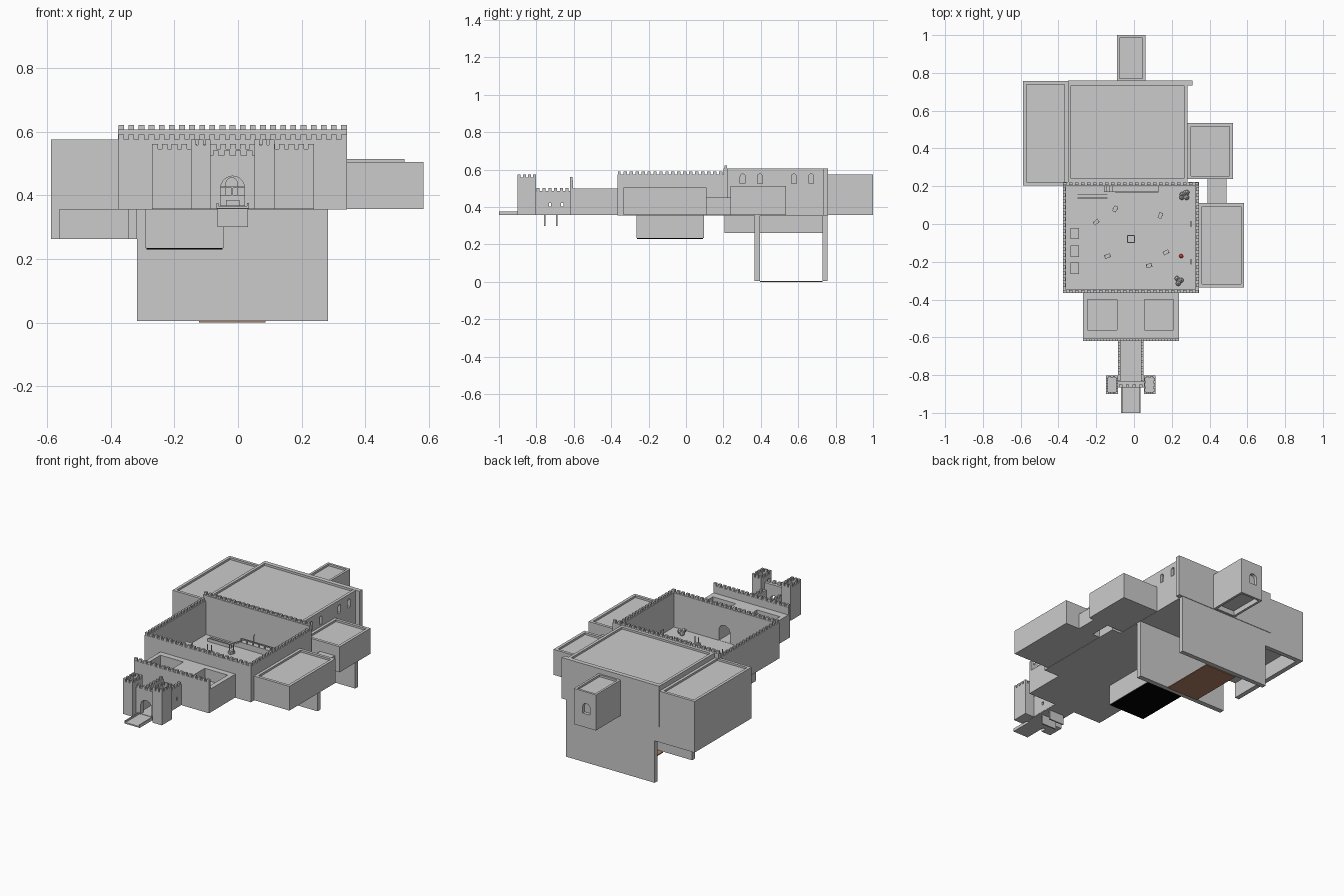
import bpy, bmesh, math, random
from mathutils import Matrix, Vector

if "Cube" in bpy.data.objects:
    bpy.data.objects.remove(bpy.data.objects["Cube"])

random.seed(4)


def add_object(name, bm):
    mesh = bpy.data.meshes.new(name)
    bmesh.ops.recalc_face_normals(bm, faces=bm.faces)
    bm.to_mesh(mesh)
    bm.free()
    ob = bpy.data.objects.new(name, mesh)
    bpy.context.collection.objects.link(ob)
    return ob


def add_box(bm, x0, x1, y0, y1, z0, z1):
    m = Matrix.Translation(((x0 + x1) / 2, (y0 + y1) / 2, (z0 + z1) / 2)) @ \
        Matrix.Diagonal((x1 - x0, y1 - y0, z1 - z0, 1))
    return bmesh.ops.create_cube(bm, size=1, matrix=m)["verts"]


def boxes(name, *bounds):
    bm = bmesh.new()
    for b in bounds:
        add_box(bm, *b)
    return add_object(name, bm)


def room(name, bounds, rim=0.025, depth=0.012, under=0):
    """Box whose roof (and optionally underside) is sunk inside a rim."""
    bm = bmesh.new()
    add_box(bm, *bounds)
    for sign, d in ((1, depth), (-1, under)):
        if d:
            bm.normal_update()
            face = max(bm.faces, key=lambda f: f.normal.z * sign * 10 + f.calc_center_median().z * sign)
            bmesh.ops.inset_region(bm, faces=[face], thickness=rim)
            new = bmesh.ops.extrude_discrete_faces(bm, faces=[face])["faces"][0]
            bmesh.ops.translate(bm, verts=new.verts, vec=(0, 0, -sign * d))
    return add_object(name, bm)


def merlons(bm, p, q, n, z, width=0.018, thick=0.014, h=0.016):
    """Row of wall teeth from p to q (both ends included)."""
    p, q = Vector(p), Vector(q)
    along_x = abs(q.x - p.x) > abs(q.y - p.y)
    w, t = (width / 2, thick / 2) if along_x else (thick / 2, width / 2)
    for i in range(n):
        c = p.lerp(q, i / (n - 1))
        add_box(bm, c.x - w, c.x + w, c.y - t, c.y + t, z - 0.001, z + h)


def arch_cutter(cx, cz, w, h, start, end, axis="y"):
    """Round-topped prism through a wall; cz is the sill height."""
    r = w / 2
    pts = [(-r, 0), (r, 0)] + [(r * math.cos(a * math.pi / 10), h - r + r * math.sin(a * math.pi / 10))
                               for a in range(11)]
    bm = bmesh.new()
    place = (lambda u, v, d: (cx + u, d, cz + v)) if axis == "y" else (lambda u, v, d: (d, cx + u, cz + v))
    f = bm.faces.new([bm.verts.new(place(u, v, start)) for u, v in pts])
    new = bmesh.ops.extrude_face_region(bm, geom=[f])["geom"]
    step = Vector(place(0, 0, end)) - Vector(place(0, 0, start))
    bmesh.ops.translate(bm, verts=[g for g in new if isinstance(g, bmesh.types.BMVert)], vec=step)
    return add_object("cutter", bm)


def cut(ob, *cutters):
    for c in cutters:
        mod = ob.modifiers.new("cut", "BOOLEAN")
        mod.object, mod.operation, mod.solver = c, "DIFFERENCE", "EXACT"
        bpy.context.view_layer.objects.active = ob
        bpy.ops.object.modifier_apply(modifier=mod.name)
        bpy.data.objects.remove(c)


def paint(ob, name, color):
    mat = bpy.data.materials.new(name)
    mat.diffuse_color = (*color, 1)
    mat.use_nodes = True
    mat.node_tree.nodes["Principled BSDF"].inputs["Base Color"].default_value = mat.diffuse_color
    ob.data.materials.append(mat)


# Walled courtyard
yard = room("courtyard", (-0.377, 0.343, -0.365, 0.222, 0.355, 0.575), 0.025, 0.21)
cut(yard, arch_cutter(-0.017, 0.366, 0.075, 0.1, -0.39, -0.32))
back = boxes("courtyard_back_wall", (-0.377, 0.343, 0.2, 0.222, 0.57, 0.606))
bm = bmesh.new()
merlons(bm, (-0.367, -0.357), (0.333, -0.357), 23, 0.575)
merlons(bm, (-0.367, 0.213), (0.333, 0.213), 23, 0.605)
for x in (-0.37, 0.336):
    merlons(bm, (x, -0.325), (x, 0.185), 17, 0.575)
add_object("courtyard_merlons", bm)

# Great hall with windows, left room and rear wall
hall = room("great_hall", (-0.35, 0.283, 0.222, 0.757, 0.355, 0.605))
cut(hall, *[arch_cutter(y, 0.525, 0.026, 0.052, 0.265, 0.3, "x") for y in (0.303, 0.395, 0.577, 0.67)])
boxes("hall_rear_wall", (-0.35, 0.31, 0.733, 0.76, 0.355, 0.606))
room("left_room", (-0.588, -0.35, 0.205, 0.757, 0.355, 0.575))

# Rear tower with an arched window
tower = room("rear_tower", (-0.09, 0.06, 0.757, 1.0, 0.357, 0.575), 0.02, 0.012, 0.03)
cut(tower, arch_cutter(-0.025, 0.44, 0.05, 0.065, 0.98, 1.02))

# Right side rooms and passage
room("right_room", (0.343, 0.583, -0.335, 0.11, 0.357, 0.505))
room("right_rear_room", (0.283, 0.523, 0.237, 0.535, 0.357, 0.513))
boxes("right_passage", (0.39, 0.49, 0.11, 0.237, 0.357, 0.45))

# Cellar below the hall, open at both sides, with a brown floor
boxes("cellar_walls", (-0.318, 0.283, 0.365, 0.395, 0.005, 0.356),
      (-0.318, 0.283, 0.73, 0.757, 0.005, 0.356))
paint(boxes("cellar_floor", (-0.122, 0.087, 0.395, 0.73, 0.0, 0.006)), "brown", (0.43, 0.22, 0.13))
boxes("left_cellar_walls", (-0.588, -0.56, 0.205, 0.757, 0.262, 0.356),
      (-0.345, -0.318, 0.205, 0.757, 0.262, 0.356), (-0.56, -0.345, 0.73, 0.757, 0.262, 0.356))

# Dungeon below the courtyard
boxes("dungeon", (-0.29, -0.045, -0.265, 0.095, 0.234, 0.356))
paint(boxes("dungeon_base", (-0.287, -0.048, -0.262, 0.092, 0.23, 0.235)), "black", (0, 0, 0))

# Front wing with two open wells and an arched passage
wing = boxes("front_wing", (-0.27, 0.238, -0.605, -0.365, 0.357, 0.5))
cut(wing, boxes("cutter", (-0.245, -0.09, -0.56, -0.4, 0.43, 0.6)),
    boxes("cutter", (0.055, 0.21, -0.56, -0.4, 0.43, 0.6)),
    arch_cutter(-0.017, 0.366, 0.075, 0.1, -0.65, -0.34))
parapet = boxes("wing_parapet", (-0.27, 0.238, -0.62, -0.605, 0.357, 0.545))
cut(parapet, arch_cutter(-0.017, 0.366, 0.075, 0.1, -0.65, -0.55))
bm = bmesh.new()
merlons(bm, (-0.261, -0.6125), (0.229, -0.6125), 17, 0.545)
add_object("wing_merlons", bm)

# Walled walkway to the gate, with square slits
boxes("walkway_floor", (-0.085, 0.05, -0.86, -0.62, 0.357, 0.368))
walls = [boxes("walkway_wall", (x, x + 0.014, -0.83, -0.62, 0.36, 0.485)) for x in (-0.085, 0.037)]
for w in walls:
    for y in (-0.727, -0.662):
        cut(w, boxes("cutter", (-0.2, 0.2, y - 0.006, y + 0.006, 0.402, 0.421)))
bm = bmesh.new()
for x in (-0.078, 0.044):
    merlons(bm, (x, -0.79), (x, -0.635), 6, 0.485, 0.016, 0.014)
add_object("walkway_merlons", bm)
boxes("walkway_pit_plates", *[(-0.065, 0.032, y - 0.004, y + 0.004, 0.3, 0.36) for y in (-0.755, -0.69)])

# Gatehouse: arched gate wall, twin towers, drawbridge
gate = boxes("gate_wall", (-0.088, 0.054, -0.865, -0.835, 0.357, 0.525))
cut(gate, arch_cutter(-0.017, 0.366, 0.075, 0.094, -0.9, -0.8))
bm = bmesh.new()
merlons(bm, (-0.07, -0.858), (0.036, -0.858), 4, 0.525)
for x0, x1 in ((-0.148, -0.086), (0.052, 0.114)):
    room("gate_tower", (x0, x1, -0.9, -0.802, 0.357, 0.557), 0.01, 0.03)
    for y in (-0.895, -0.807):
        merlons(bm, (x0 + 0.008, y), (x1 - 0.008, y), 3, 0.557, 0.016, 0.01, 0.018)
    for x in (x0 + 0.005, x1 - 0.005):
        merlons(bm, (x, -0.892), (x, -0.81), 4, 0.557, 0.016, 0.01, 0.018)
add_object("gate_merlons", bm)
boxes("drawbridge", (-0.068, 0.034, -1.0, -0.865, 0.358, 0.366),
      (-0.068, -0.062, -1.0, -0.865, 0.358, 0.376), (0.028, 0.034, -1.0, -0.865, 0.358, 0.376))

# Raised gallery along the courtyard back wall, with steps and door
F = 0.365
boxes("gallery", (-0.1, 0.13, 0.17, 0.2, F, 0.4), (-0.3, -0.14, 0.135, 0.14, F, 0.385),
      (-0.3, -0.14, 0.155, 0.16, F, 0.385), *[(-0.16 + i * 0.015, -0.145 + i * 0.015, 0.17, 0.2, F, F + 0.008 * (i + 1))
                                              for i in range(4)])
boxes("gallery_rail", (-0.1, 0.13, 0.168, 0.172, 0.422, 0.427),
      *[(x / 100, x / 100 + 0.005, 0.168, 0.172, 0.4, 0.422) for x in range(-10, 14, 4)])
cut(back, boxes("cutter", (0.5, 0.51, 0.5, 0.51, 0.5, 0.51)))
cut(yard, arch_cutter(-0.02, 0.4, 0.035, 0.055, 0.19, 0.21))

# Market stalls by the left wall, doors by the right wall
for y in (-0.05, -0.145, -0.235):
    boxes("stall", (-0.335, -0.29, y - 0.03, y + 0.03, 0.41, 0.415),
          (-0.33, -0.3, y - 0.025, y + 0.025, F, 0.385),
          *[(x, x + 0.004, y + s - 0.002, y + s + 0.002, F, 0.411) for x in (-0.332, -0.297) for s in (-0.026, 0.026)])
boxes("side_doors", (0.3, 0.304, -0.015, 0.015, F, 0.41), (0.3, 0.304, -0.215, -0.185, F, 0.41))

# Centre well, posts, crates, rock piles and red marker
room("well", (-0.037, 0.005, -0.1, -0.058, F, 0.385), 0.006, 0.015)
spots = [(-0.2, 0.01), (-0.14, -0.17), (0.14, 0.045), (0.17, -0.15), (0.08, -0.22), (-0.1, 0.08)]
boxes("training_posts", *[(x + d - 0.002, x + d + 0.002, y - 0.002, y + 0.002, F, 0.42)
                          for x, y in spots for d in (-0.012, 0.012)])
bm = bmesh.new()
for x, y in spots:
    vs = add_box(bm, x - 0.016, x + 0.016, y - 0.01, y + 0.01, F, F + 0.018)
    bmesh.ops.rotate(bm, verts=vs, cent=(x, y, F), matrix=Matrix.Rotation(random.uniform(0, 3), 3, "Z"))
add_object("crates", bm)
bm = bmesh.new()
for cx, cy in ((0.265, 0.155), (0.235, -0.3)):
    for i in range(7):
        p = (cx + random.uniform(-0.018, 0.018), cy + random.uniform(-0.018, 0.018), F + random.uniform(0.005, 0.018))
        bmesh.ops.create_icosphere(bm, subdivisions=1, radius=0.015, matrix=Matrix.Translation(p))
add_object("rock_piles", bm)
bm = bmesh.new()
bmesh.ops.create_uvsphere(bm, u_segments=12, v_segments=8, radius=0.011, matrix=Matrix.Translation((0.25, -0.17, F + 0.011)))
paint(add_object("red_ball", bm), "red", (0.8, 0.03, 0.03))
